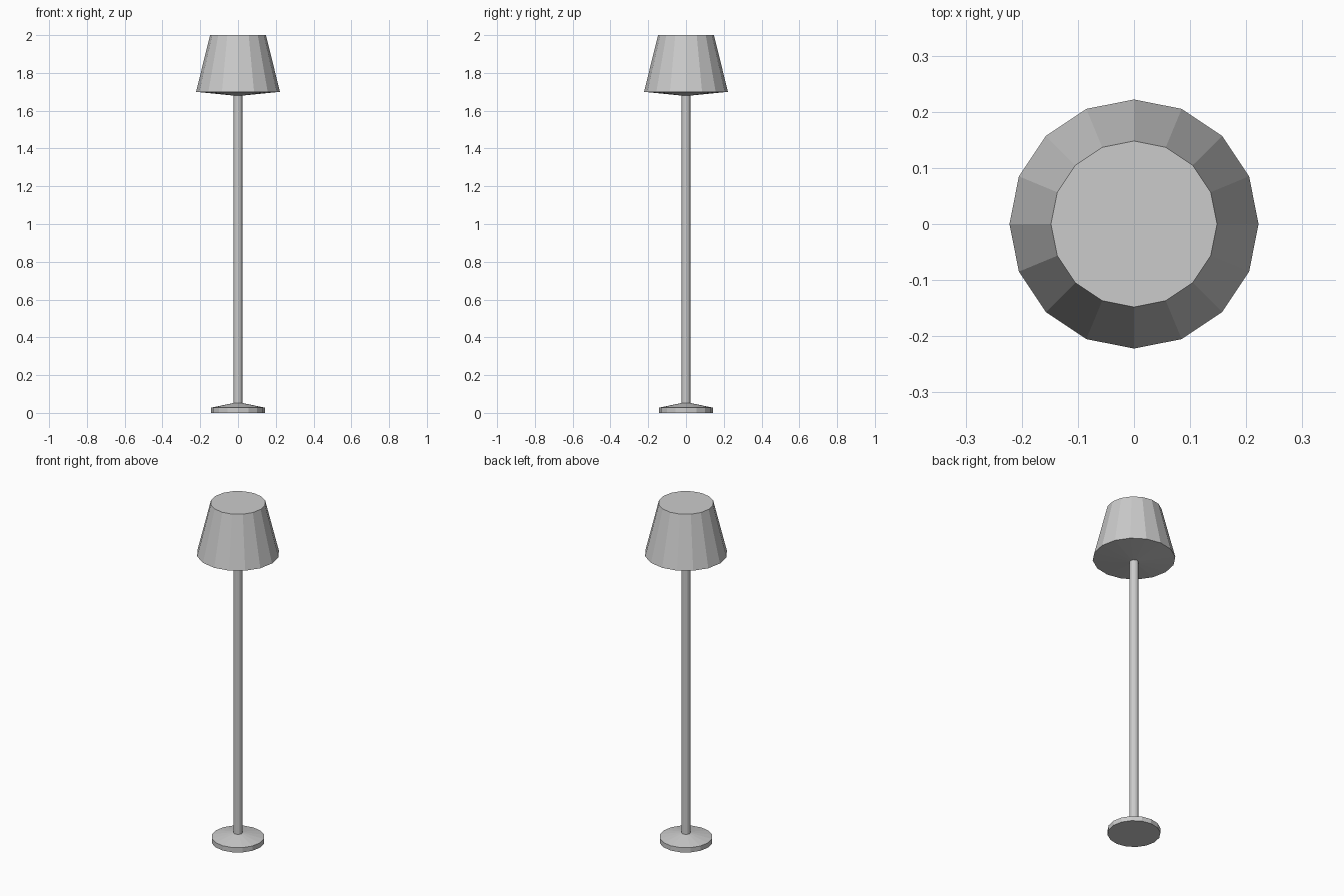
import bpy, bmesh, math

if "Cube" in bpy.data.objects:
    bpy.data.objects.remove(bpy.data.objects["Cube"])

SIDES = 16
POLE_R = 0.024


def lathe(name, profile, cap_bottom=False, cap_top=False):
    """Revolve (radius, z) points, listed bottom to top, into a flat-shaded part."""
    bm = bmesh.new()
    rings = []
    for r, z in profile:
        rings.append([bm.verts.new((r * math.cos(2 * math.pi * i / SIDES),
                                    r * math.sin(2 * math.pi * i / SIDES), z))
                      for i in range(SIDES)])
    for low, high in zip(rings, rings[1:]):
        for i in range(SIDES):
            j = (i + 1) % SIDES
            bm.faces.new((low[i], low[j], high[j], high[i]))
    if cap_bottom:
        bm.faces.new(rings[0][::-1])
    if cap_top:
        bm.faces.new(rings[-1])
    mesh = bpy.data.meshes.new(name)
    bm.to_mesh(mesh)
    bm.free()
    obj = bpy.data.objects.new(name, mesh)
    bpy.context.collection.objects.link(obj)
    return obj


# Foot disc with a shallow sloped top
lathe("base", [(0.142, 0), (0.142, 0.028), (POLE_R, 0.052)], cap_bottom=True)

# Slim upright, meeting the base and shade edge to edge
lathe("pole", [(POLE_R, 0.052), (POLE_R, 1.68)])

# Tapered shade with a shallow conical underside and closed top
lathe("shade", [(POLE_R, 1.68), (0.222, 1.70), (0.148, 2.0)], cap_top=True)
